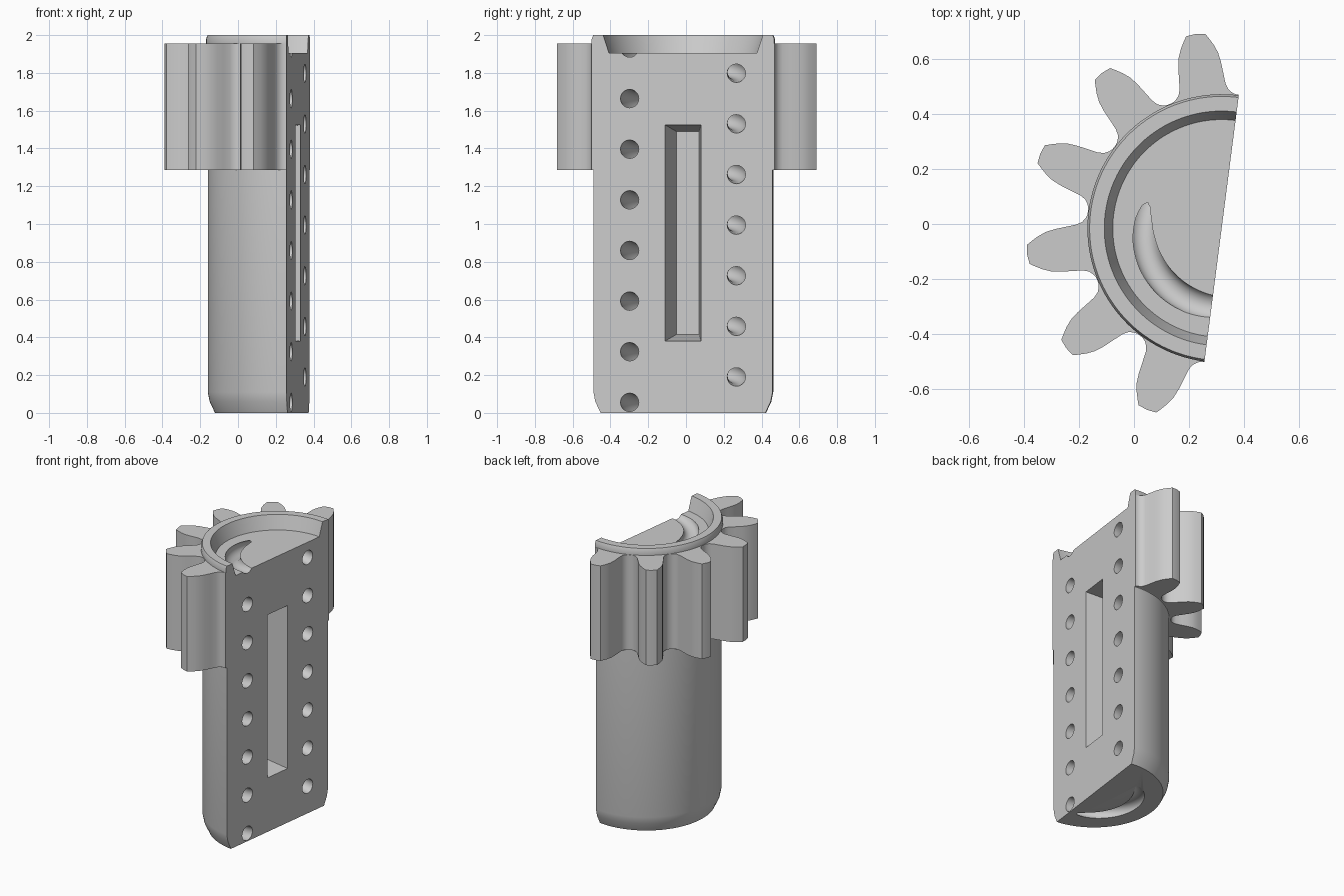
import bpy, bmesh
from math import sin, cos, pi, radians
from mathutils import Matrix

cube = bpy.data.objects.get("Cube")
if cube:
    bpy.data.objects.remove(cube)

grey = bpy.data.materials.new("plain grey")
grey.use_nodes = True
colour = (0.6, 0.6, 0.6, 1)
grey.diffuse_color = colour
grey.node_tree.nodes["Principled BSDF"].inputs["Base Color"].default_value = colour

# The flat cut face looks along local +x; this places it in the world
PLACE = Matrix.Translation((0.318, -0.016, 0)) @ Matrix.Rotation(radians(-7.35), 4, "Z")


def loft(name, stacks):
    """Solid skin through closed rings of equal length; one solid per stack."""
    bm = bmesh.new()
    for rings in stacks:
        loops = [[bm.verts.new(p) for p in ring] for ring in rings]
        for a, b in zip(loops, loops[1:]):
            for i in range(len(a)):
                j = (i + 1) % len(a)
                bm.faces.new((a[i], a[j], b[j], b[i]))
        bm.faces.new(loops[0])
        bm.faces.new(loops[-1])
    bmesh.ops.recalc_face_normals(bm, faces=bm.faces)
    mesh = bpy.data.meshes.new(name)
    bm.to_mesh(mesh)
    bm.free()
    mesh.materials.append(grey)
    obj = bpy.data.objects.new(name, mesh)
    bpy.context.collection.objects.link(obj)
    obj.matrix_world = PLACE
    return obj


def arc(r, z, start, end, steps):
    angles = [start + (end - start) * i / steps for i in range(steps + 1)]
    return [(r * cos(a), r * sin(a), z) for a in angles]


def combine(target, other, operation):
    bpy.context.view_layer.objects.active = target
    mod = target.modifiers.new(operation, "BOOLEAN")
    mod.operation = operation
    mod.solver = "EXACT"
    mod.object = other
    bpy.ops.object.modifier_apply(modifier=mod.name)
    bpy.data.objects.remove(other)


# Half-round body with chamfered foot and slightly wider head
profile = [(0.44, 0), (0.468, 0.06), (0.478, 0.11), (0.478, 1.285),
           (0.487, 1.29), (0.487, 1.98), (0.479, 2)]
body = loft("half_gear_shaft", [[arc(r, z, pi / 2, 3 * pi / 2, 64) for r, z in profile]])

# Six gear teeth: (radius, half width) along one flank
flank = [(0.476, 0.115), (0.484, 0.103), (0.498, 0.091), (0.52, 0.084), (0.56, 0.081),
         (0.6, 0.078), (0.635, 0.072), (0.665, 0.06), (0.69, 0.046), (0.708, 0.035)]
tooth = [(r, -w) for r, w in flank] + [(0.712, 0)] + [(r, w) for r, w in reversed(flank)]
root = 0.489
outline = [(0, root)]
for i in range(6):
    c = radians(105 + 30 * i)
    outline += [(r * cos(c) - w * sin(c), r * sin(c) + w * cos(c)) for r, w in tooth]
    gap = c + pi / 12
    outline.append((root * cos(gap) if i < 5 else 0, root * sin(gap)))
teeth = loft("gear_teeth", [[[(x, y, z) for x, y in outline] for z in (1.287, 1.955)]])
combine(body, teeth, "UNION")

# Dished recess in the top
dish = loft("dish_cutter", [[arc(r, z, 0, 2 * pi * 127 / 128, 127)
                             for r, z in ((0.395, 1.905), (0.4325, 2.02))]])
combine(body, dish, "DIFFERENCE")

# Tapered slot in the flat face
def slot_ring(x, half, low, high):
    return [(x, -half, low), (x, half, low), (x, half, high), (x, -half, high)]

slot = loft("slot_cutter", [[slot_ring(0.02, 0.0995, 0.3765, 1.5285),
                             slot_ring(-0.2, 0.061, 0.415, 1.49)]])
combine(body, slot, "DIFFERENCE")

# Coiled channel: a half turn for each pitch, open at the flat face
PITCH, COIL, BORE = 0.268, 0.285, 0.049
turns = []
for k in range(8):
    rings = []
    for i in range(53):
        a = radians(283 - 206 * i / 52)
        z = 1.932 - PITCH * (k + (1.5 * pi - a) / (2 * pi))
        ring = []
        for j in range(20):
            t = 2 * pi * j / 20
            r = COIL + BORE * cos(t)
            ring.append((r * cos(a), r * sin(a), z + BORE * sin(t)))
        rings.append(ring)
    turns.append(rings)
combine(body, loft("coil_cutter", turns), "DIFFERENCE")

# Smooth the round surfaces, keep edges crisp
bpy.ops.object.select_all(action="DESELECT")
body.select_set(True)
bpy.context.view_layer.objects.active = body
bpy.ops.object.shade_smooth_by_angle(angle=radians(28))
